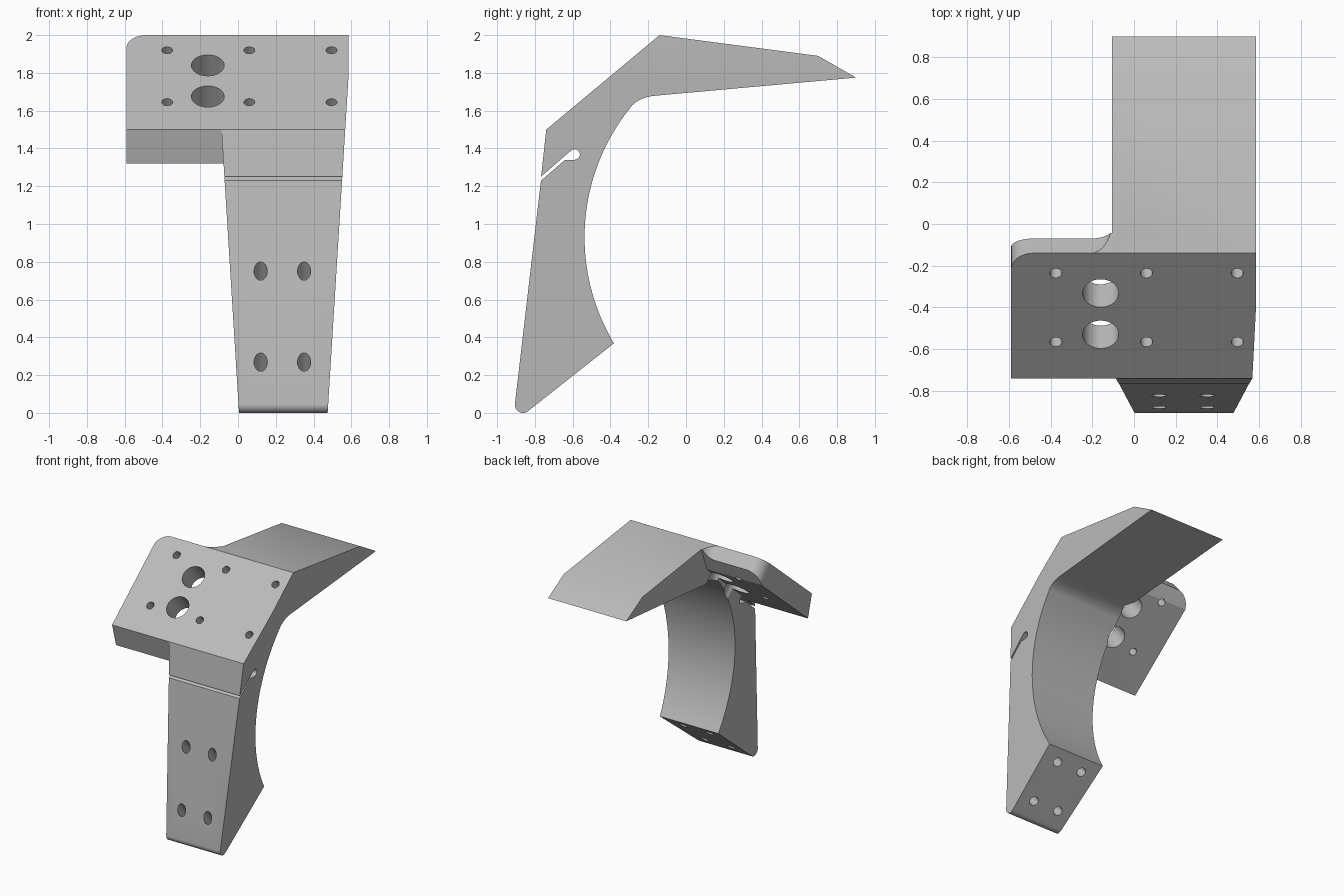
import bpy
import bmesh
from math import cos, sin, radians
from mathutils import Vector

cube = bpy.data.objects.get("Cube")
if cube:
    bpy.data.objects.remove(cube, do_unlink=True)

grey = bpy.data.materials.new("plain grey")
grey.use_nodes = True
grey.diffuse_color = (0.5, 0.5, 0.5, 1)
grey.node_tree.nodes["Principled BSDF"].inputs["Base Color"].default_value = (0.5, 0.5, 0.5, 1)


def arc(cx, cy, r, start, end, n):
    steps = [radians(start + (end - start) * i / n) for i in range(n + 1)]
    return [(cx + r * cos(a), cy + r * sin(a)) for a in steps]


def prism(points, offset):
    """Closed outline of 3D points extruded by offset."""
    bm = bmesh.new()
    face = bm.faces.new([bm.verts.new(p) for p in points])
    ext = bmesh.ops.extrude_face_region(bm, geom=[face], use_keep_orig=True)
    moved = [g for g in ext["geom"] if isinstance(g, bmesh.types.BMVert)]
    bmesh.ops.translate(bm, verts=moved, vec=offset)
    bmesh.ops.recalc_face_normals(bm, faces=bm.faces)
    return bm


def slice_off(bm, point, normal):
    """Cut away everything on the normal's side and cap the cut."""
    geom = bm.verts[:] + bm.edges[:] + bm.faces[:]
    cut = bmesh.ops.bisect_plane(bm, geom=geom, plane_co=point, plane_no=normal,
                                 clear_outer=True)["geom_cut"]
    edges = [g for g in cut if isinstance(g, bmesh.types.BMEdge) and g.is_boundary]
    if edges:
        bmesh.ops.edgeloop_fill(bm, edges=edges)
    bmesh.ops.recalc_face_normals(bm, faces=bm.faces)


def add_object(name, bm):
    mesh = bpy.data.meshes.new(name)
    bm.to_mesh(mesh)
    bm.free()
    obj = bpy.data.objects.new(name, mesh)
    bpy.context.collection.objects.link(obj)
    mesh.materials.append(grey)
    return obj


def combine(target, other, operation):
    mod = target.modifiers.new(operation, 'BOOLEAN')
    mod.object, mod.operation, mod.solver = other, operation, 'EXACT'
    deps = bpy.context.evaluated_depsgraph_get()
    mesh = bpy.data.meshes.new_from_object(target.evaluated_get(deps))
    target.modifiers.clear()
    target.data = mesh
    bpy.data.objects.remove(other, do_unlink=True)


# Side profile (y, z) of the curved leg and arm, with the hooked slot
start, ctrl, end = Vector((-0.297, 1.615)), Vector((-0.252, 1.671)), Vector((-0.164, 1.679))
bend = [tuple(start * (1 - t) ** 2 + ctrl * 2 * t * (1 - t) + end * t * t)
        for t in [i / 8 for i in range(1, 9)]]
profile = [(-0.14, 2.0), (0.70, 1.89), (0.90, 1.775)]
profile += bend[::-1]
profile += arc(0.553, 0.93, 1.09, 141.1, 211, 40)
profile += arc(-0.863, 0.043, 0.043, 309, 175, 12)[0:]
profile += [(-0.768, 1.229), (-0.64, 1.34)]
profile += arc(-0.59, 1.368, 0.028, -90, 130, 14)
profile += [(-0.767, 1.251), (-0.74, 1.5)]

# Body: straight above, tapering towards the foot
MID, HALF = 0.24, 0.345
bm = prism([(MID - HALF, y, z) for y, z in profile], (2 * HALF, 0, 0))
for side in (-1, 1):
    slice_off(bm, (MID + side * HALF, 0, 1.78), Vector((side, 0, -0.062)).normalized())
bracket = add_object("bracket_body", bm)

# Sloped mounting plate, drawn in its own plane
top_edge = Vector((0, -0.14, 2.0))
along = Vector((0, 0.6, 0.5)).normalized()
inward = Vector((0, along.z, -along.y))
outline = [(-0.06, -1.0), (-0.06, 0.105)]
outline += arc(-0.21, 0.105, 0.105, 0, -90, 12)
outline += arc(-0.485, -0.105, 0.105, 90, 180, 12)
outline += [(-0.59, -1.0)]
bm = prism([top_edge + Vector((x, 0, 0)) + along * s for x, s in outline], inward * 0.4)
slice_off(bm, (0, -0.74, 1.5), Vector((0, -0.18, -0.05)).normalized())   # lower end
slice_off(bm, top_edge + inward * 0.17, inward)                          # back
slice_off(bm, (0, -0.07, 1.915), Vector((0, 0.938, -0.347)))             # steep upper back
slice_off(bm, top_edge, Vector((0, 0.11, 0.84)).normalized())            # level with the arm
combine(bracket, add_object("mounting_plate", bm), 'UNION')


def drill(x, y, z, axis, radius, depth):
    side = Vector((1, 0, 0))
    up = axis.cross(side)
    base = Vector((x, y, z)) - axis * 0.15
    ring = [base + side * a + up * b for a, b in arc(0, 0, radius, 0, 360, 32)[:-1]]
    cutter = add_object("drill", prism(ring, axis * (depth + 0.15)))
    cutter.hide_render = True
    combine(bracket, cutter, 'DIFFERENCE')


# Screw holes and large cable holes in the plate
for z in (1.92, 1.645):
    for x in (-0.375, 0.06, 0.495):
        drill(x, -0.14 + (z - 2) * 1.2, z, inward, 0.029, 0.18)
for z in (1.84, 1.675):
    drill(-0.16, -0.14 + (z - 2) * 1.2, z, inward, 0.087, 0.6)

# Bolt holes through the leg, square to the foot face
foot_axis = Vector((0, 0.625, -0.781)).normalized()
for z in (0.75, 0.265):
    for x in (0.12, 0.35):
        drill(x, -0.906 + z * 0.111, z, foot_axis, 0.035, 0.9)

# Smooth curves, sharp corners
bpy.ops.object.select_all(action='DESELECT')
bracket.select_set(True)
bpy.context.view_layer.objects.active = bracket
bpy.ops.object.shade_smooth_by_angle(angle=radians(25))
